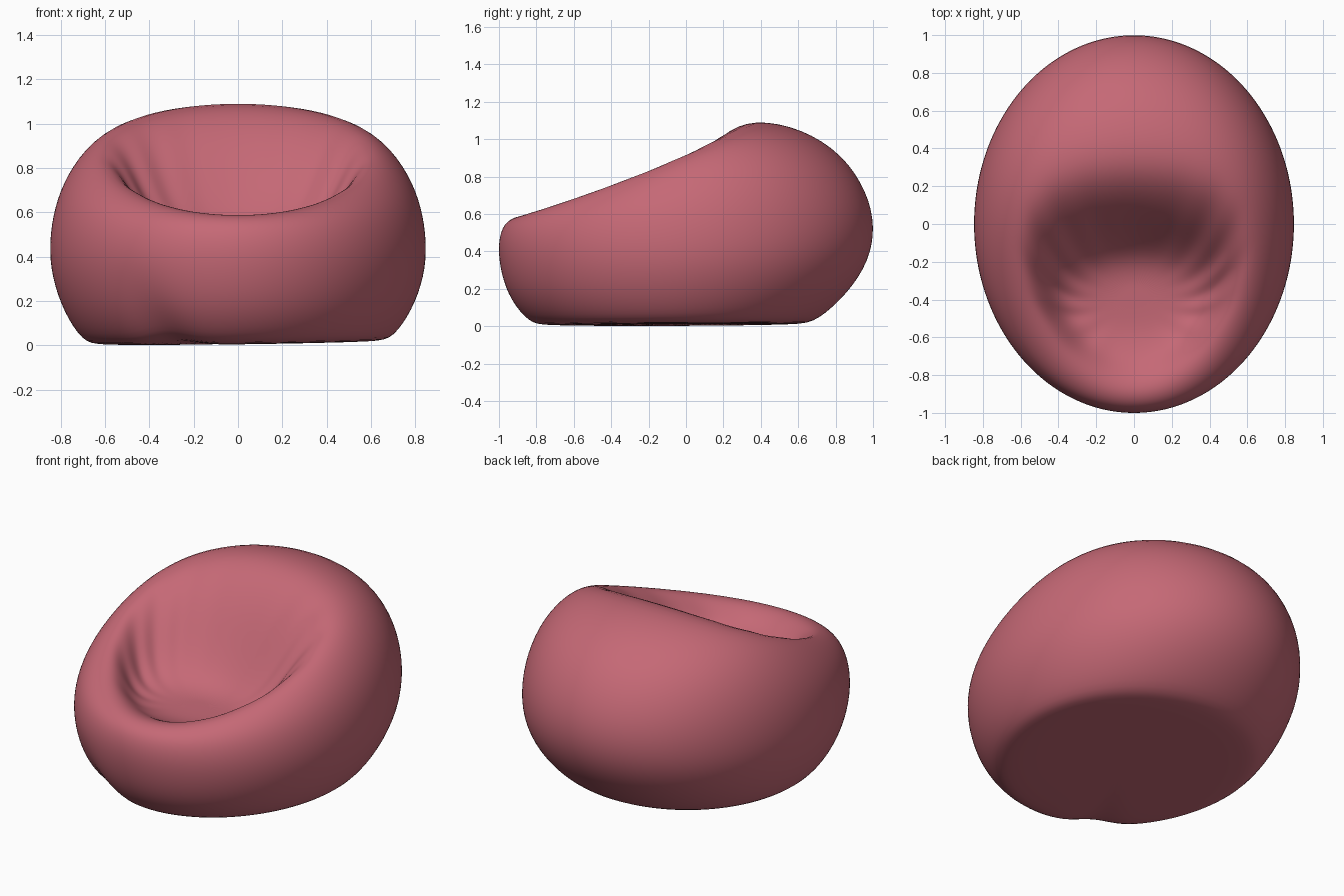
import bpy, bmesh, math

# Each ring: front (y, z), side (x, y, z), back (y, z), from the base up over the rim into the seat
RINGS = [
    ((-0.40, 0.004), (0.30, -0.08, 0.008), (0.25, 0.010)),
    ((-0.76, 0.004), (0.63, -0.05, 0.008), (0.60, 0.010)),
    ((-0.84, 0.02), (0.70, -0.04, 0.025), (0.70, 0.025)),
    ((-0.94, 0.14), (0.785, -0.02, 0.15), (0.87, 0.18)),
    ((-0.99, 0.28), (0.842, 0.0, 0.31), (0.98, 0.35)),
    ((-1.007, 0.42), (0.853, 0.0, 0.46), (1.013, 0.53)),
    ((-0.99, 0.515), (0.830, 0.0, 0.62), (0.97, 0.72)),
    ((-0.955, 0.565), (0.775, -0.02, 0.755), (0.84, 0.92)),
    ((-0.90, 0.59), (0.69, -0.06, 0.855), (0.62, 1.06)),
    ((-0.84, 0.585), (0.60, -0.12, 0.88), (0.36, 1.11)),
    ((-0.78, 0.56), (0.53, -0.20, 0.80), (0.20, 1.035)),
    ((-0.73, 0.53), (0.47, -0.27, 0.69), (0.07, 0.89)),
    ((-0.67, 0.505), (0.40, -0.33, 0.575), (-0.04, 0.71)),
    ((-0.58, 0.485), (0.30, -0.38, 0.505), (-0.16, 0.54)),
    ((-0.49, 0.485), (0.13, -0.39, 0.49), (-0.28, 0.495)),
]
WRINKLE = {10: 0.005, 11: 0.012, 12: 0.010}
SEG = 72


def blend(front, side, back, s):
    return side + (back - front) / 2 * s + ((back + front) / 2 - side) * s * s


def ring_point(i, a):
    f, m, b = RINGS[i]
    s = math.sin(a)
    x = m[0] * math.cos(a)
    y = blend(f[0], m[1], b[0], s)
    z = blend(f[1], m[2], b[1], s)
    # fabric folds at the sides of the seat hollow
    z += WRINKLE.get(i, 0) * math.sin(15 * a) * math.cos(a) ** 2
    # slightly tilted base and a pucker at its front left edge
    z += 0.013 * x * max(0, 1 - z / 0.3)
    if i < 5:
        z += 0.05 * math.exp(-((x + 0.36) ** 2 / 0.02 + (y + 0.78) ** 2 / 0.012))
    return x, y, z


# Cushion body with a hollow seat
bm = bmesh.new()
rings = [[bm.verts.new(ring_point(i, 2 * math.pi * j / SEG)) for j in range(SEG)]
         for i in range(len(RINGS))]
for lo, hi in zip(rings, rings[1:]):
    for j in range(SEG):
        k = (j + 1) % SEG
        bm.faces.new((lo[j], lo[k], hi[k], hi[j]))
base = bm.verts.new((0, -0.08, 0.008))
seat = bm.verts.new((0, -0.39, 0.49))
for j in range(SEG):
    k = (j + 1) % SEG
    bm.faces.new((base, rings[0][k], rings[0][j]))
    bm.faces.new((seat, rings[-1][j], rings[-1][k]))
for face in bm.faces:
    face.smooth = True
mesh = bpy.data.meshes.new("bean_bag")
bm.to_mesh(mesh)
bm.free()
bag = bpy.data.objects.new("bean_bag", mesh)
bpy.context.collection.objects.link(bag)
sub = bag.modifiers.new("smooth", 'SUBSURF')
sub.levels = sub.render_levels = 2

# Rose fabric
mat = bpy.data.materials.new("rose_fabric")
mat.diffuse_color = (0.56, 0.14, 0.18, 1)
mesh.materials.append(mat)
